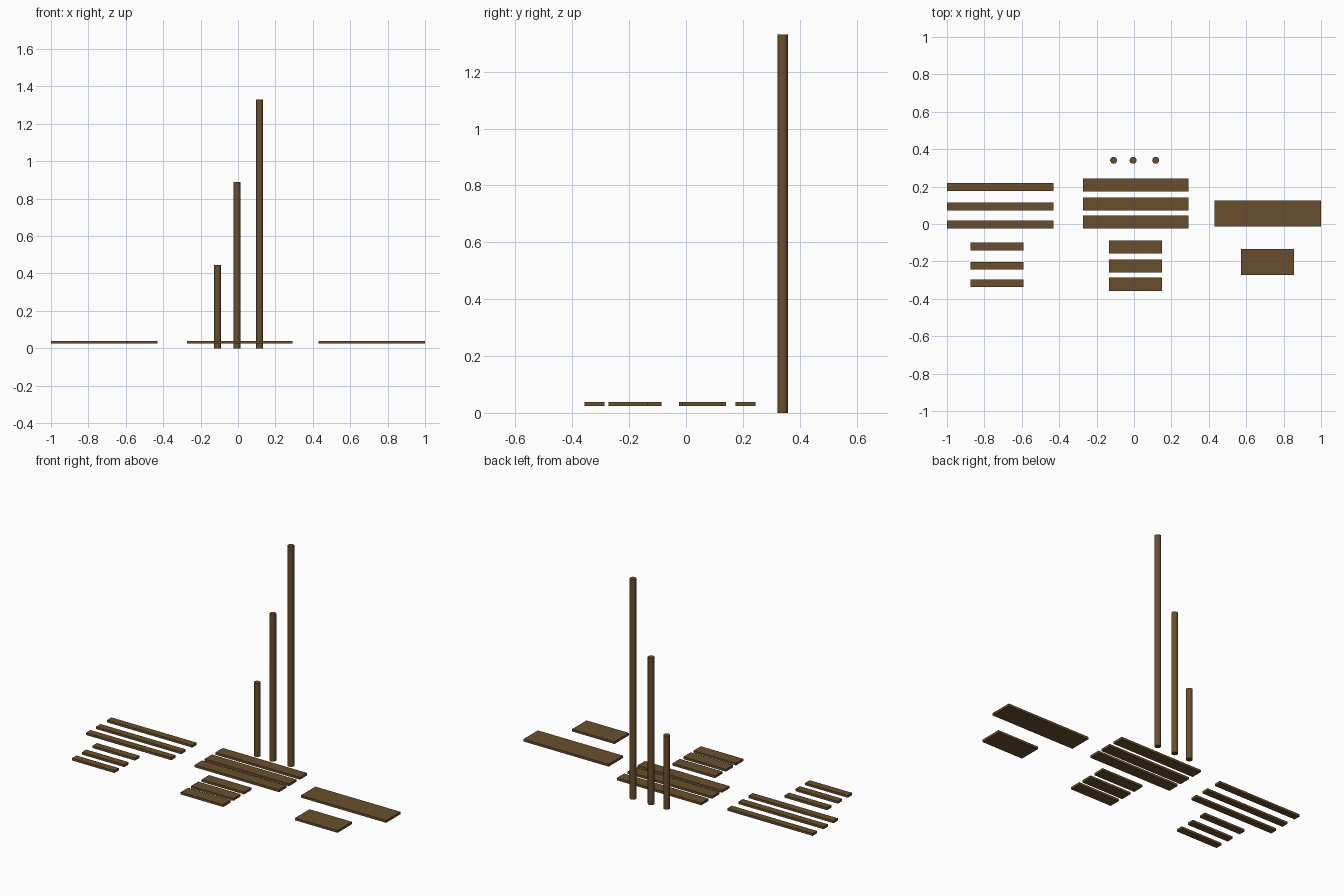
import bpy

if "Cube" in bpy.data.objects:
    bpy.data.objects.remove(bpy.data.objects["Cube"])

wood = bpy.data.materials.new("brown wood")
wood.diffuse_color = (0.14, 0.078, 0.026, 1)
wood.use_nodes = True
wood.node_tree.nodes["Principled BSDF"].inputs["Base Color"].default_value = wood.diffuse_color

Z0, Z1 = 0.025, 0.039


def plank(name, x0, x1, yc, width):
    bpy.ops.mesh.primitive_cube_add(size=1, location=((x0 + x1) / 2, yc, (Z0 + Z1) / 2))
    ob = bpy.context.object
    ob.name = name
    ob.scale = (x1 - x0, width, Z1 - Z0)
    bpy.ops.object.transform_apply(location=False, rotation=False, scale=True)
    ob.data.materials.append(wood)


def post(name, x, height):
    bpy.ops.mesh.primitive_cylinder_add(vertices=24, radius=0.0185, depth=height,
                                        location=(x, 0.3405, height / 2))
    ob = bpy.context.object
    ob.name = name
    ob.data.materials.append(wood)
    bpy.ops.object.shade_smooth_by_angle()


# narrow battens on the left: long row and short row
for y in (0.198, 0.093, -0.002):
    plank("long_narrow_plank", -1.0, -0.43, y, 0.042)
for y in (-0.120, -0.223, -0.317):
    plank("short_narrow_plank", -0.874, -0.59, y, 0.042)

# medium planks in the middle
for y in (0.209, 0.106, 0.011):
    plank("long_medium_plank", -0.273, 0.292, y, 0.070)
for y in (-0.122, -0.225, -0.322):
    plank("short_medium_plank", -0.133, 0.151, y, 0.070)

# wide boards on the right
plank("long_wide_board", 0.43, 1.0, 0.056, 0.138)
plank("short_wide_board", 0.572, 0.856, -0.203, 0.138)

# round posts, three lengths
post("short_post", -0.109, 0.444)
post("medium_post", -0.005, 0.888)
post("tall_post", 0.116, 1.331)
